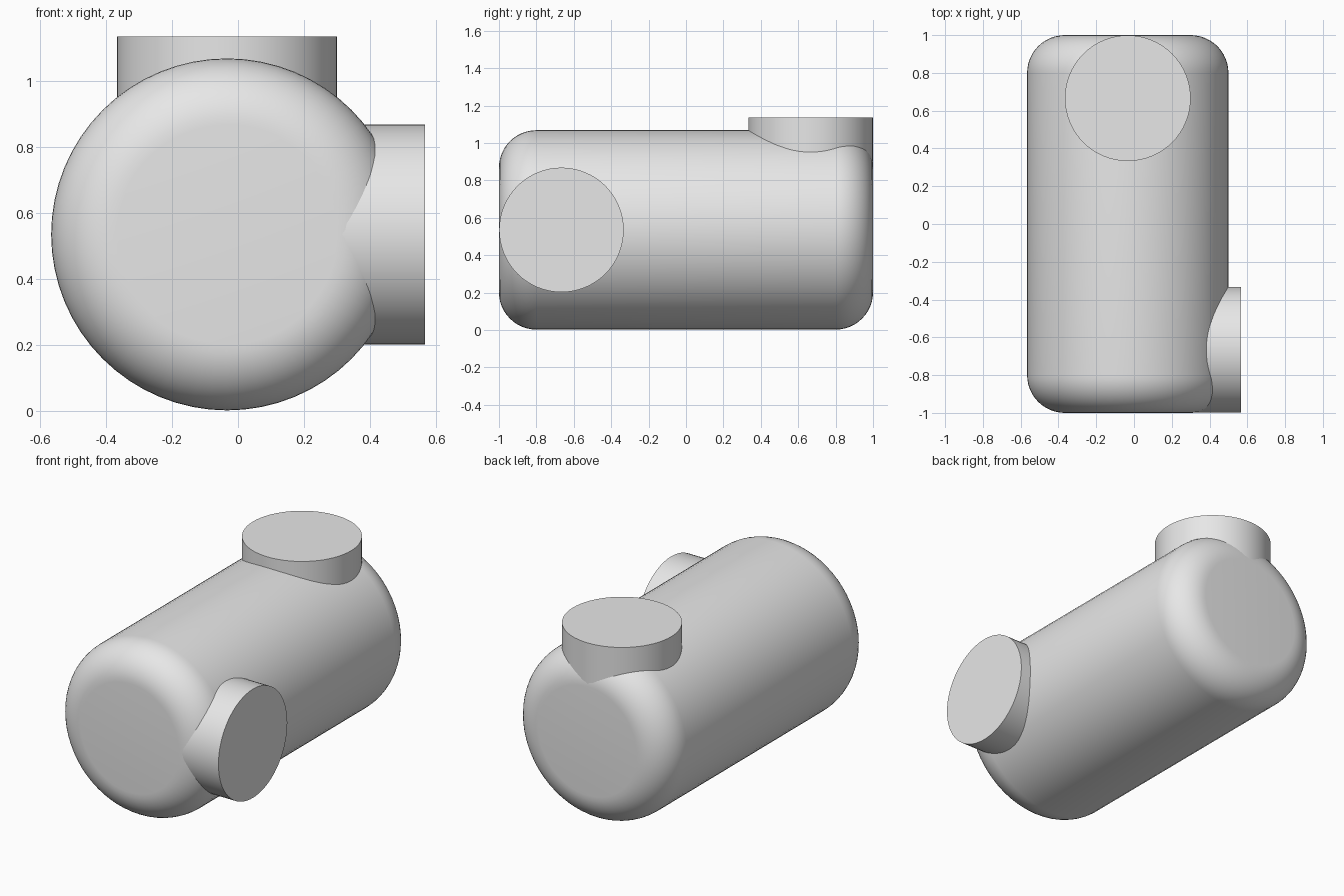
import bpy
import bmesh
from math import cos, sin, pi, radians

if "Cube" in bpy.data.objects:
    bpy.data.objects.remove(bpy.data.objects["Cube"], do_unlink=True)

AXIS_X, AXIS_Z = -0.033, 0.535      # centre line of the tank
BODY_R, FILLET, HALF_LENGTH = 0.533, 0.2, 1.0
PORT_R, PORT_END, PORT_Y = 0.333, 0.6, 0.666

grey = bpy.data.materials.new("plain grey")
grey.use_nodes = True
grey.diffuse_color = (0.8, 0.8, 0.8, 1)
grey.node_tree.nodes["Principled BSDF"].inputs["Base Color"].default_value = (0.8, 0.8, 0.8, 1)


def lathe(name, profile, location, rotation, steps=64):
    """Turn a (radius, height) profile around z, then place the part."""
    bm = bmesh.new()
    verts = [bm.verts.new((r, 0, h)) for r, h in profile]
    edges = [bm.edges.new(pair) for pair in zip(verts, verts[1:])]
    bmesh.ops.spin(bm, geom=verts + edges, cent=(0, 0, 0), axis=(0, 0, 1),
                   angle=2 * pi, steps=steps, use_merge=True)
    bmesh.ops.remove_doubles(bm, verts=bm.verts, dist=0.0001)
    bmesh.ops.recalc_face_normals(bm, faces=bm.faces)
    mesh = bpy.data.meshes.new(name)
    bm.to_mesh(mesh)
    bm.free()
    mesh.materials.append(grey)
    obj = bpy.data.objects.new(name, mesh)
    bpy.context.collection.objects.link(obj)
    obj.location, obj.rotation_euler = location, rotation
    bpy.ops.object.select_all(action="DESELECT")
    obj.select_set(True)
    bpy.context.view_layer.objects.active = obj
    bpy.ops.object.shade_smooth_by_angle(angle=radians(30))
    return obj


# Tank body with rounded rims, lying along y
rim = []
for i in range(13):
    a = pi / 2 * i / 12
    rim.append((BODY_R - FILLET + FILLET * cos(a),
                HALF_LENGTH - FILLET + FILLET * sin(a)))
half = rim + [(0, HALF_LENGTH)]
body_profile = [(r, -h) for r, h in reversed(half)] + half
lathe("tank_body", body_profile, (AXIS_X, 0, AXIS_Z), (pi / 2, 0, 0))

# Capped ports, each flush with one end of the tank
port_profile = [(0, 0), (PORT_R, 0), (PORT_R, PORT_END), (0, PORT_END)]
lathe("top_port", port_profile, (AXIS_X, PORT_Y, AXIS_Z), (0, 0, 0))
lathe("side_port", port_profile, (AXIS_X, -PORT_Y, AXIS_Z), (0, pi / 2, 0))
